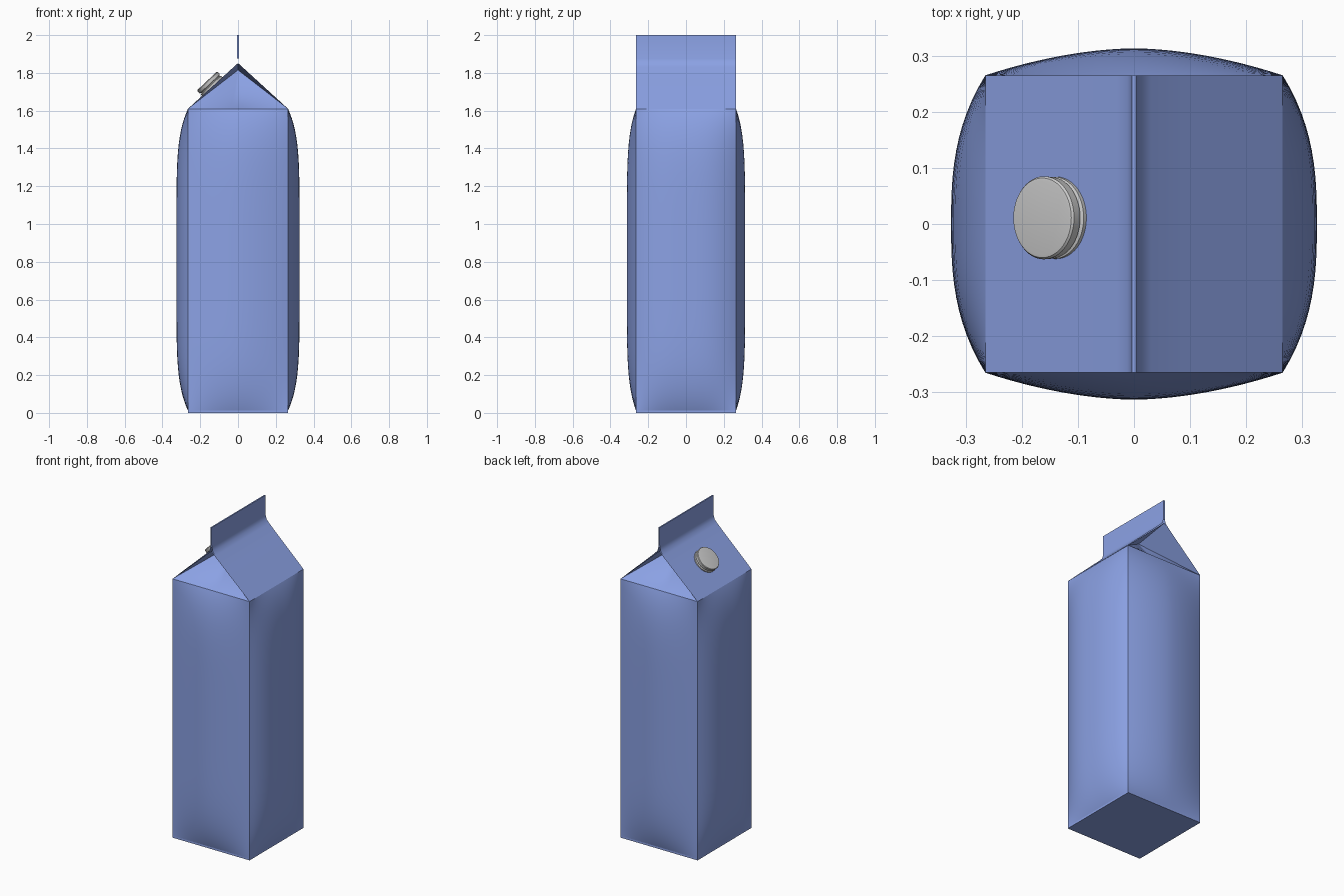
import bpy, bmesh, math
from mathutils import Vector, Matrix

if "Cube" in bpy.data.objects:
    bpy.data.objects.remove(bpy.data.objects["Cube"])

blue = bpy.data.materials.new("carton_blue")
blue.diffuse_color = (0.26, 0.36, 0.78, 1)
blue.use_nodes = True
blue.node_tree.nodes["Principled BSDF"].inputs["Base Color"].default_value = blue.diffuse_color
H, BOT, TOP = 0.265, 0.012, 1.61


def finish(name, bm, mat=None, angle=30):
    bmesh.ops.remove_doubles(bm, verts=bm.verts, dist=0.0005)
    bmesh.ops.recalc_face_normals(bm, faces=bm.faces)
    me = bpy.data.meshes.new(name)
    bm.to_mesh(me)
    bm.free()
    ob = bpy.data.objects.new(name, me)
    bpy.context.collection.objects.link(ob)
    if mat:
        me.materials.append(mat)
    bpy.ops.object.select_all(action='DESELECT')
    ob.select_set(True)
    bpy.context.view_layer.objects.active = ob
    bpy.ops.object.shade_smooth_by_angle(angle=math.radians(angle))
    return ob


def grid(bm, fn, nu, nv):
    rows = [[bm.verts.new(fn(i / nu, j / nv)) for i in range(nu + 1)] for j in range(nv + 1)]
    for a, b in zip(rows, rows[1:]):
        for i in range(nu):
            bm.faces.new((a[i], a[i + 1], b[i + 1], b[i]))


# Body: four bulging side panels with fixed sharp corners
bm = bmesh.new()
for k in range(4):
    amp, power = ((0.048, 1.8), (0.061, 2.7))[k % 2]
    rot = Matrix.Rotation(k * math.pi / 2, 3, 'Z')

    def panel(u, v):
        s = 2 * u - 1
        t = math.sin((v - 0.5) * math.pi)      # rows crowd towards both ends
        out = amp * (1 - abs(s) ** power) * (1 - abs(t) ** 6)
        return rot @ Vector((s * H, -H - out, (BOT + TOP) / 2 + t * (TOP - BOT) / 2))
    grid(bm, panel, 24, 36)

# Flat base below the panels
for k in range(4):
    rot = Matrix.Rotation(k * math.pi / 2, 3, 'Z')
    bm.faces.new([bm.verts.new(rot @ Vector(p)) for p in
                  ((-H, -H, 0), (H, -H, 0), (H, -H, BOT), (-H, -H, BOT))])
bm.faces.new([bm.verts.new((x, y, 0)) for x, y in ((-H, -H), (-H, H), (H, H), (H, -H))])
finish("carton_body", bm, blue, 40)

# Gable roof: sloping panels running up into the sealed fin
bm = bmesh.new()
slope = [(H, TOP), (0.18, 1.691), (0.09, 1.775), (0.03, 1.832), (0.012, 1.852),
         (0.005, 1.875), (0.004, 2.0)]
for s in (-1, 1):
    for (x0, z0), (x1, z1) in zip(slope, slope[1:]):
        bm.faces.new([bm.verts.new(p) for p in
                      ((s * x0, -H, z0), (s * x0, H, z0), (s * x1, H, z1), (s * x1, -H, z1))])
    # Fin end
    bm.faces.new([bm.verts.new((x, s * H, z)) for x, z in
                  ((-0.005, 1.875), (0.005, 1.875), (0.004, 2), (-0.004, 2))])
bm.faces.new([bm.verts.new(p) for p in
              ((-0.004, -H, 2), (0.004, -H, 2), (0.004, H, 2), (-0.004, H, 2))])
finish("gable_roof", bm, blue, 35)

# Tucked-in gable ends: centre triangle plus two folded flaps under the roof
bm = bmesh.new()
for s in (-1, 1):
    apex = Vector((0, s * 0.04, 1.815))
    for m in (-1, 1):
        corner, mid = Vector((m * H, s * H, TOP)), Vector((0, s * H, TOP))

        def gable(u, v):
            p = mid.lerp(corner, u).lerp(apex, v)
            p.z -= 0.03 * math.sin(math.pi * v) * (1 - u)
            return p
        grid(bm, gable, 6, 10)
        bm.faces.new([bm.verts.new(p) for p in
                      (corner, apex, Vector((0, s * H, 1.852)))])
finish("gable_folds", bm, blue, 30)

# Screw cap on the left slope: turned profile along the slope normal
bm = bmesh.new()
profile = [(0, -0.004), (0.073, -0.004), (0.073, 0.007), (0.066, 0.010), (0.066, 0.014),
           (0.073, 0.016), (0.074, 0.033), (0.071, 0.037), (0.066, 0.038), (0, 0.038)]
grid(bm, lambda u, v: Vector((profile[round(v * 9)][0] * math.cos(u * math.tau),
                              profile[round(v * 9)][0] * math.sin(u * math.tau),
                              profile[round(v * 9)][1])), 48, 9)
bmesh.ops.dissolve_degenerate(bm, dist=0.0001, edges=bm.edges)
cap = finish("screw_cap", bm, None, 40)
normal = Vector((-0.686, 0, 0.727))
cap.data.transform(Matrix.Translation((-0.138, 0.011, 1.730)) @
                   normal.to_track_quat('Z', 'Y').to_matrix().to_4x4())
